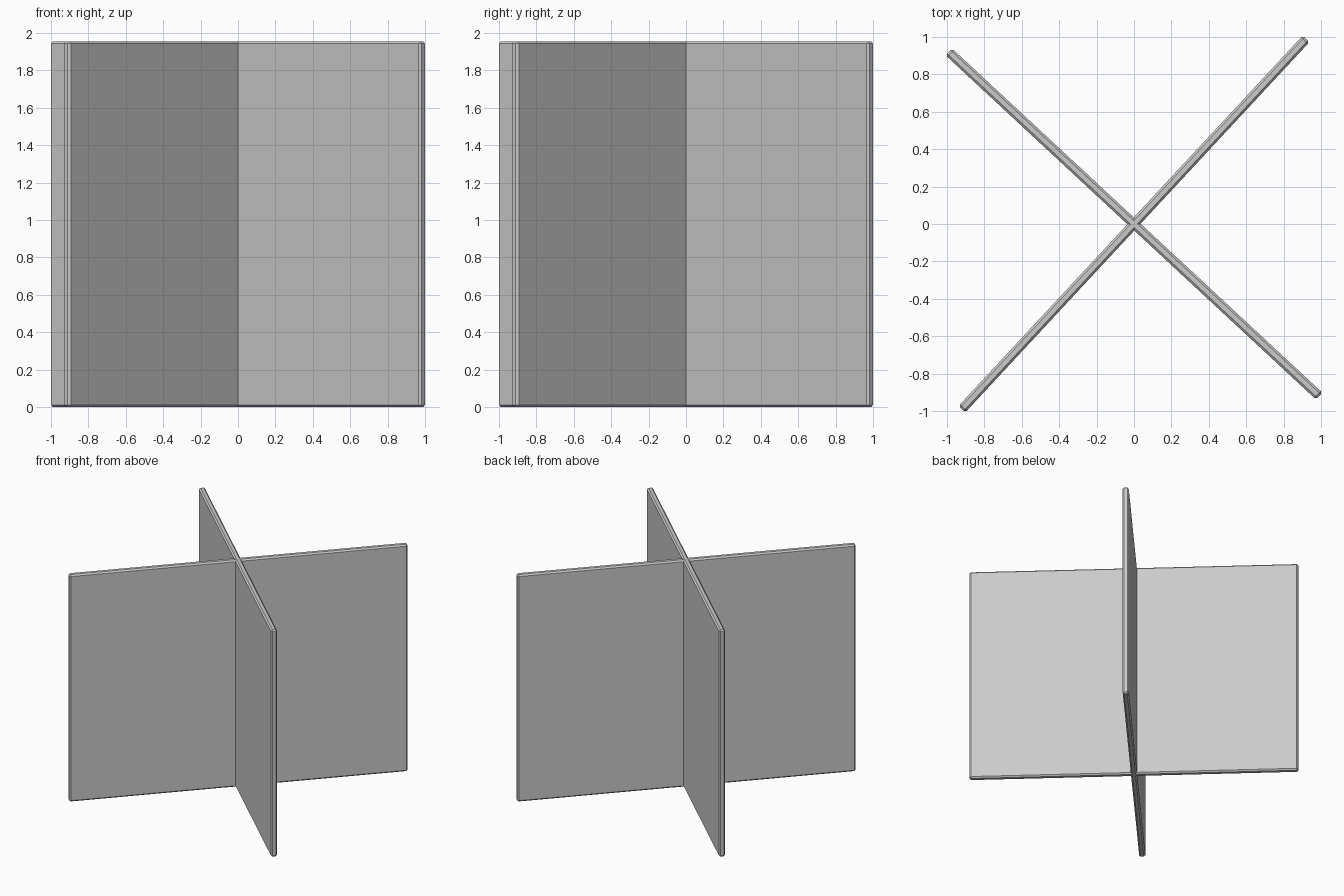
import bpy
import math

if "Cube" in bpy.data.objects:
    bpy.data.objects.remove(bpy.data.objects["Cube"])

LENGTH, THICK, HEIGHT, BEVEL = 2.704, 0.05, 1.956, 0.012


def panel(name, angle):
    bpy.ops.mesh.primitive_cube_add(size=1, location=(0, 0, HEIGHT / 2))
    ob = bpy.context.object
    ob.name = name
    ob.scale = (LENGTH, THICK, HEIGHT)
    bpy.ops.object.transform_apply(location=False, rotation=False, scale=True)
    ob.rotation_euler.z = math.radians(angle)
    # narrow flat chamfer on every edge
    mod = ob.modifiers.new("chamfer", 'BEVEL')
    mod.width = BEVEL
    mod.segments = 1
    mod.limit_method = 'ANGLE'
    return ob


# two upright panels crossing at right angles
panel("panel_a", 47.1)
panel("panel_b", -42.9)
